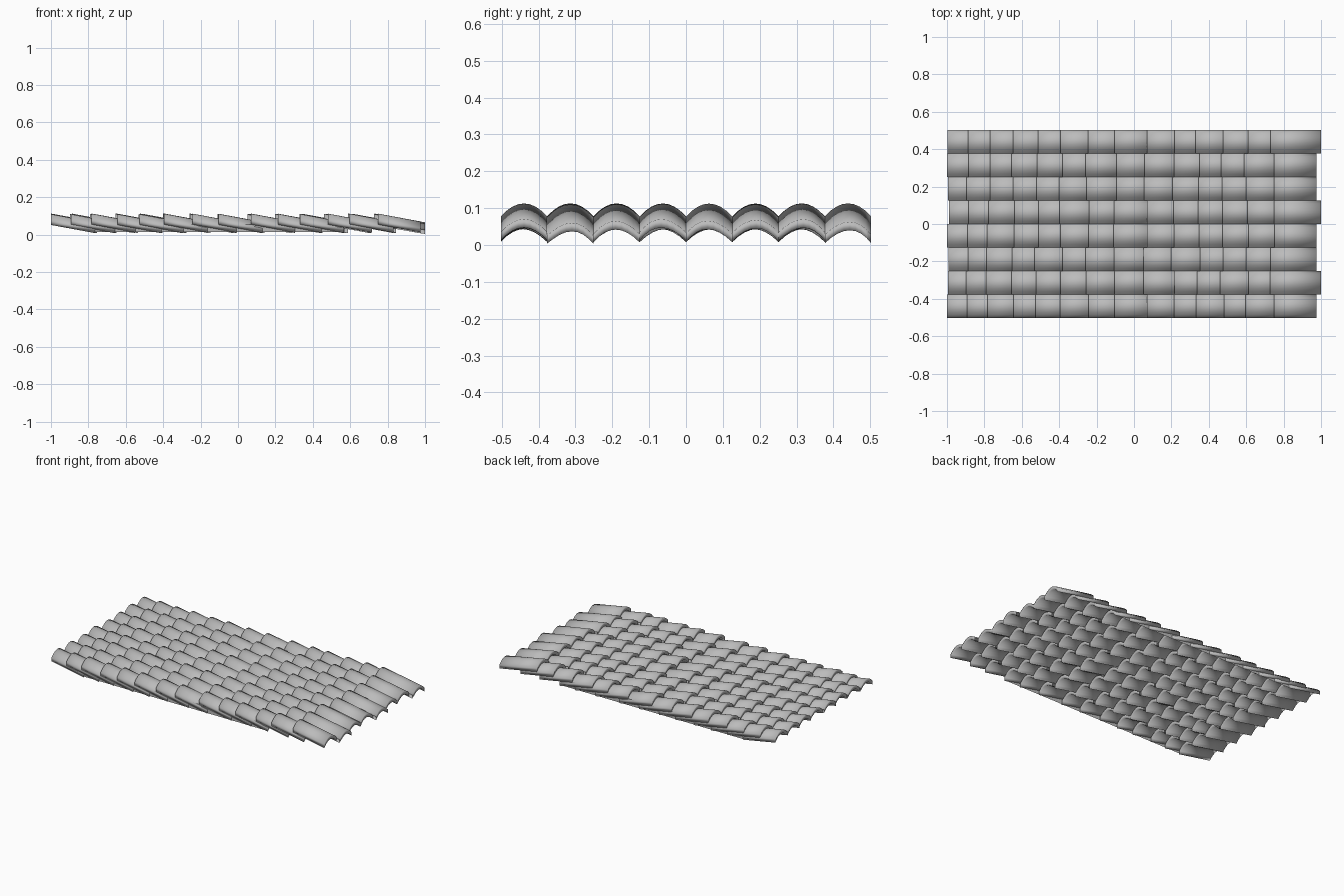
import bpy, bmesh, math, random

if "Cube" in bpy.data.objects:
    bpy.data.objects.remove(bpy.data.objects["Cube"], do_unlink=True)

random.seed(4)
ROWS, PITCH, SEGS = 8, 0.1256, 8
LIP_Z, ARCH, SLOPE, THICK, LENGTH = 0.077, 0.035, 0.185, 0.023, 0.235
LIPS = [-1, -0.89, -0.78, -0.65, -0.52, -0.39, -0.25, -0.10,
        0.06, 0.21, 0.34, 0.47, 0.60, 0.74]
LONG_ROWS = (1, 4, 7)          # rows whose last tile reaches a little further

clay = bpy.data.materials.new("grey_clay")
clay.use_nodes = True
clay.diffuse_color = (0.5, 0.5, 0.5, 1)
clay.node_tree.nodes["Principled BSDF"].inputs["Base Color"].default_value = (0.5, 0.5, 0.5, 1)


def finish(bm, name):
    bmesh.ops.recalc_face_normals(bm, faces=bm.faces)
    mesh = bpy.data.meshes.new(name)
    bm.to_mesh(mesh)
    bm.free()
    mesh.materials.append(clay)
    mesh.shade_smooth()
    obj = bpy.data.objects.new(name, mesh)
    bpy.context.collection.objects.link(obj)


def add_tile(bm, x0, x1, yc, lift, sway):
    """Thick arched tile, high at its lip and sloping down to x1."""
    rings = []
    for t in (0, 0.5, 1):
        x = x0 + (x1 - x0) * t
        base = LIP_Z - SLOPE * (x - x0) + lift
        top, low = [], []
        for i in range(SEGS + 1):
            u = 2 * i / SEGS - 1
            y = yc + PITCH / 2 * u + sway * t * (1 - u * u)
            z = base + ARCH * (1 - abs(u) ** 2)
            top.append(bm.verts.new((x, y, z)))
            low.append(bm.verts.new((x, y, max(0.004, z - THICK))))
        rings.append(top + low[::-1])
    for a, b in zip(rings, rings[1:]):
        for i in range(len(a)):
            j = (i + 1) % len(a)
            # neighbouring tiles meet at the valleys, so only outer sides are closed
            if i not in (SEGS, len(a) - 1) or abs(a[i].co.y) > 0.49:
                bm.faces.new((a[i], a[j], b[j], b[i]))
    # lip and tail faces
    for ring in (rings[0], rings[-1]):
        n = len(ring)
        for i in range(SEGS):
            bm.faces.new((ring[i], ring[i + 1], ring[n - 2 - i], ring[n - 1 - i]))


# rows of overlapping roof tiles
for r in range(ROWS):
    yc = (r - (ROWS - 1) / 2) * PITCH
    end = 1.0 if r in LONG_ROWS else 0.977
    bm = bmesh.new()
    for lip in LIPS:
        first, last = lip == LIPS[0], lip == LIPS[-1]
        x0 = lip + (random.uniform(0, 0.012) if first and r % 3 else
                    0 if first else random.uniform(-0.012, 0.012))
        x1 = end if last else x0 + LENGTH
        add_tile(bm, x0, x1, yc, random.uniform(-0.003, 0.001), random.uniform(-0.005, 0.005))
    finish(bm, f"tile_row_{r + 1}")

# closing strips along the two long edges
for name, y in (("front_edge_strip", -0.5), ("back_edge_strip", 0.5)):
    bm = bmesh.new()
    outline = [(-0.97, 0.055), (-0.78, 0.013), (0.55, 0.013), (0.56, 0.055)]
    bm.faces.new([bm.verts.new((x, y, z)) for x, z in outline])
    finish(bm, name)
